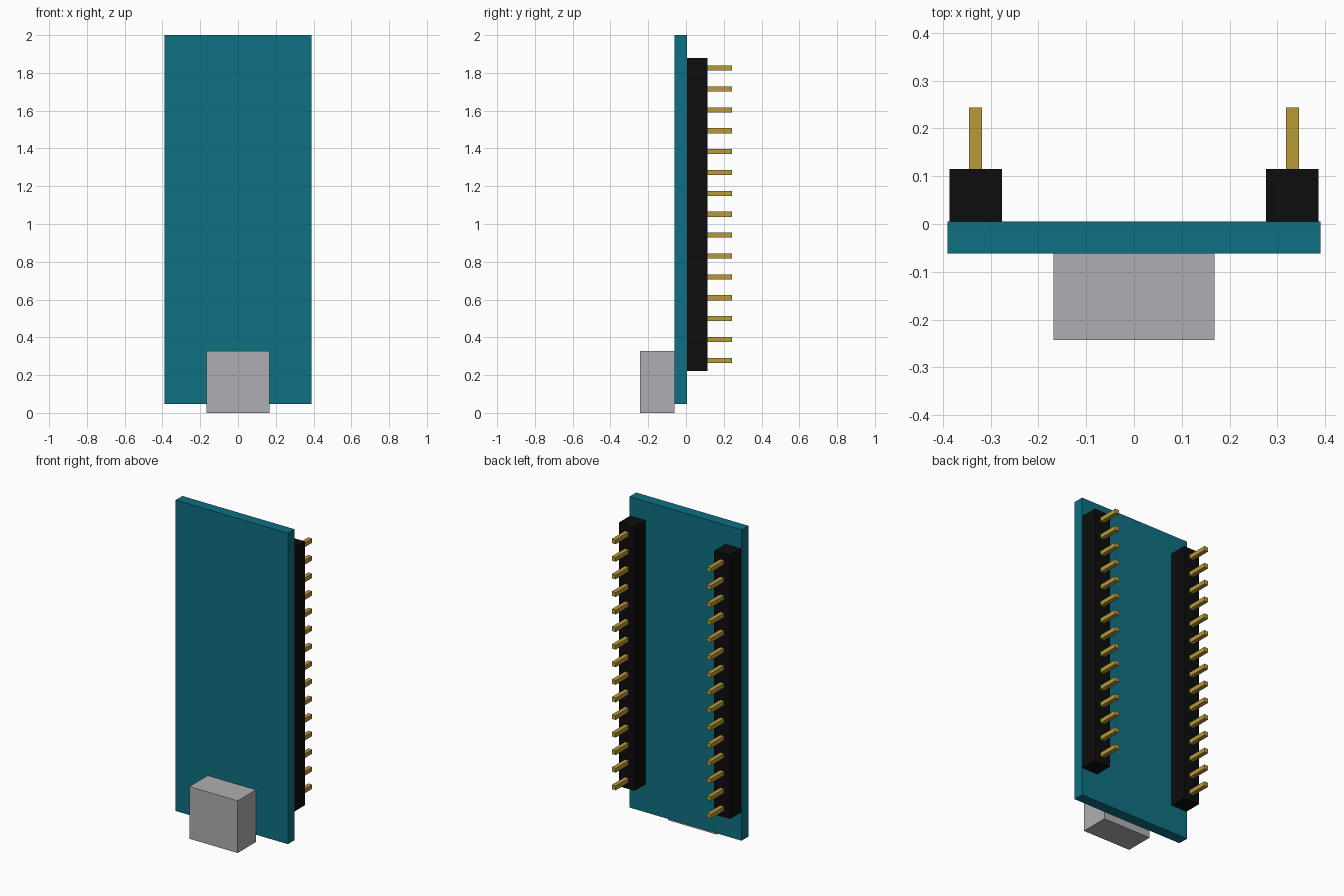
import bpy
import bmesh
from mathutils import Vector

cube = bpy.data.objects.get("Cube")
if cube:
    bpy.data.objects.remove(cube, do_unlink=True)


def make_material(name, color):
    mat = bpy.data.materials.new(name)
    mat.use_nodes = True
    mat.diffuse_color = (*color, 1)
    bsdf = next(n for n in mat.node_tree.nodes if n.type == "BSDF_PRINCIPLED")
    bsdf.inputs["Base Color"].default_value = (*color, 1)
    return mat


def add_boxes(name, boxes, mat):
    """One object made of boxes, each given by its low and high corner."""
    bm = bmesh.new()
    for low, high in boxes:
        low, high = Vector(low), Vector(high)
        verts = bmesh.ops.create_cube(bm, size=1)["verts"]
        bmesh.ops.scale(bm, vec=high - low, verts=verts)
        bmesh.ops.translate(bm, vec=(low + high) / 2, verts=verts)
    mesh = bpy.data.meshes.new(name)
    bm.to_mesh(mesh)
    bm.free()
    mesh.materials.append(mat)
    obj = bpy.data.objects.new(name, mesh)
    bpy.context.collection.objects.link(obj)
    return obj


teal = make_material("board teal", (0.0044, 0.162, 0.223))
silver = make_material("connector silver", (0.429, 0.423, 0.445))
black = make_material("header black", (0.004, 0.004, 0.004))
gold = make_material("pin gold", (0.479, 0.323, 0.040))

# Shared depth planes
board_front, board_back = -0.062, 0.005
header_back, pin_tip = 0.115, 0.244

# Circuit board and its socket at the lower front edge
add_boxes("circuit_board",
          [((-0.39, board_front, 0.046), (0.39, board_back, 2.0))], teal)
add_boxes("usb_socket",
          [((-0.168, -0.243, 0), (0.168, board_front, 0.328))], silver)

# Pin headers along both long edges of the back
pin_count, pitch, first_pin = 15, 0.1105, 0.278
half_header, half_pin = 0.055, 0.0135
for side, x in (("left", 0.3315), ("right", -0.3315)):
    low_z = first_pin - half_header
    high_z = first_pin + (pin_count - 1) * pitch + half_header
    add_boxes(side + "_header",
              [((x - half_header, board_back, low_z),
                (x + half_header, header_back, high_z))], black)
    heights = [first_pin + i * pitch for i in range(pin_count)]
    add_boxes(side + "_pins",
              [((x - half_pin, header_back, z - half_pin),
                (x + half_pin, pin_tip, z + half_pin)) for z in heights], gold)
